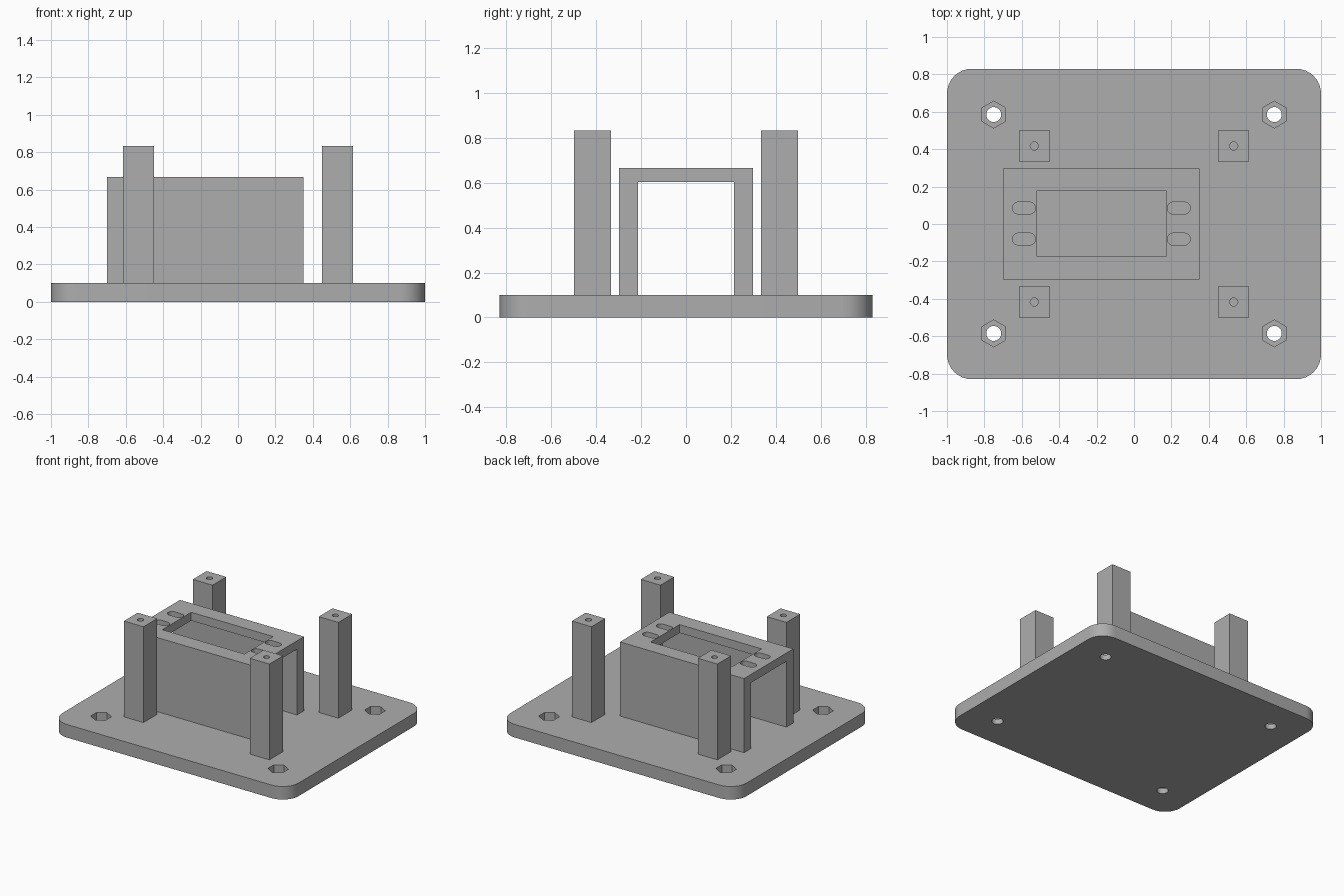
import bpy
import bmesh
from math import cos, sin, pi

if "Cube" in bpy.data.objects:
    bpy.data.objects.remove(bpy.data.objects["Cube"], do_unlink=True)

grey = bpy.data.materials.new("plain_grey")
grey.use_nodes = True
colour = (0.42, 0.42, 0.42, 1)
grey.diffuse_color = colour
grey.node_tree.nodes["Principled BSDF"].inputs["Base Color"].default_value = colour


def prism(name, outline, z0, z1):
    """Extrude a closed xy outline from z0 to z1."""
    bm = bmesh.new()
    face = bm.faces.new([bm.verts.new((x, y, z0)) for x, y in outline])
    side = bmesh.ops.extrude_face_region(bm, geom=[face])
    for v in side["geom"]:
        if isinstance(v, bmesh.types.BMVert):
            v.co.z = z1
    bmesh.ops.recalc_face_normals(bm, faces=bm.faces[:])
    mesh = bpy.data.meshes.new(name)
    bm.to_mesh(mesh)
    bm.free()
    mesh.materials.append(grey)
    obj = bpy.data.objects.new(name, mesh)
    bpy.context.collection.objects.link(obj)
    return obj


def rounded(x0, x1, y0, y1, r, steps=8):
    """Rectangle outline with rounded corners."""
    corners = [(x1 - r, y1 - r), (x0 + r, y1 - r), (x0 + r, y0 + r), (x1 - r, y0 + r)]
    points = []
    for k, (cx, cy) in enumerate(corners):
        for i in range(steps + 1):
            a = (k + i / steps) * pi / 2
            points.append((cx + r * cos(a), cy + r * sin(a)))
    return points


def rect(x0, x1, y0, y1):
    return [(x0, y0), (x1, y0), (x1, y1), (x0, y1)]


def ring(cx, cy, r, n, start=0.0):
    return [(cx + r * cos(start + 2 * pi * i / n), cy + r * sin(start + 2 * pi * i / n))
            for i in range(n)]


def cut(obj, outline, z0, z1):
    """Remove a prism from obj."""
    tool = prism("cutter", outline, z0, z1)
    tool.hide_render = True
    mod = obj.modifiers.new("cut", "BOOLEAN")
    mod.operation = "DIFFERENCE"
    mod.solver = "EXACT"
    mod.object = tool
    bpy.context.view_layer.objects.active = obj
    bpy.ops.object.modifier_apply(modifier=mod.name)
    bpy.data.objects.remove(tool, do_unlink=True)


def finish(obj):
    bpy.ops.object.select_all(action="DESELECT")
    obj.select_set(True)
    bpy.context.view_layer.objects.active = obj
    bpy.ops.object.shade_smooth_by_angle(angle=pi / 6)


SIGNS = [(sx, sy) for sx in (-1, 1) for sy in (-1, 1)]
TOP = 0.1

# Base plate with a bolt hole and hexagonal nut pocket near each corner
base = prism("base_plate", rounded(-1, 1, -0.83, 0.83, 0.133), 0, TOP)
for sx, sy in SIGNS:
    x, y = sx * 0.75, sy * 0.585
    cut(base, ring(x, y, 0.04, 32), -0.1, 0.2)
    cut(base, ring(x, y, 0.072, 6, pi / 2), 0.04, 0.2)
finish(base)

# Tunnel housing, open at both ends, with a window and four slots in its roof
housing = prism("housing", rect(-0.7, 0.35, -0.298, 0.298), TOP, 0.667)
cut(housing, rect(-0.9, 0.5, -0.215, 0.213), 0, 0.603)
cut(housing, rect(-0.52, 0.175, -0.172, 0.177), 0.5, 0.8)
for x in (-0.65, 0.178):
    for y in (-0.081, 0.085):
        cut(housing, rounded(x, x + 0.123, y - 0.032, y + 0.032, 0.0319), 0.5, 0.8)
finish(housing)

# Four square posts with a screw hole in the top
for sx, sy in SIGNS:
    x, y = sx * 0.533, sy * 0.417
    name = ("front" if sy < 0 else "back") + ("_left" if sx > 0 else "_right") + "_post"
    post = prism(name, rect(x - 0.083, x + 0.083, y - 0.083, y + 0.083), TOP, 0.833)
    cut(post, ring(x, y, 0.022, 24), 0.55, 0.9)
    finish(post)
